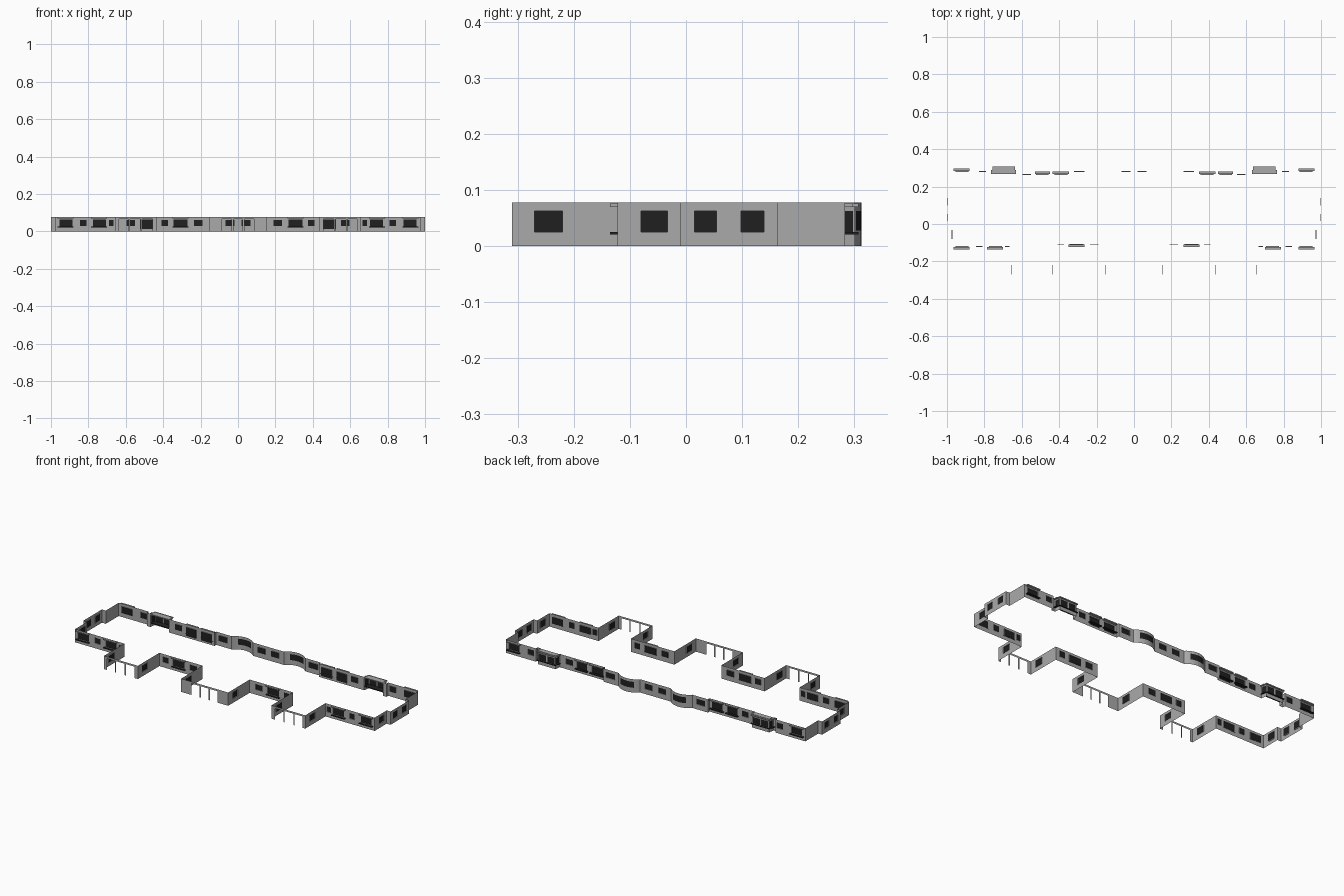
import bpy, bmesh, math
from mathutils import Vector

if "Cube" in bpy.data.objects:
    bpy.data.objects.remove(bpy.data.objects["Cube"])

H = 0.078


def material(name, c):
    m = bpy.data.materials.new(name)
    m.diffuse_color = (c, c, c, 1)
    m.use_nodes = True
    m.node_tree.nodes["Principled BSDF"].inputs["Base Color"].default_value = m.diffuse_color
    return m


MATS = [material("wall grey", 0.40), material("dark glass", 0.014), material("dark sill", 0.016)]


def finish(name, bm):
    """Turn a right-hand half into a mirrored object."""
    bmesh.ops.remove_doubles(bm, verts=bm.verts, dist=1e-5)
    me = bpy.data.meshes.new(name)
    bm.to_mesh(me)
    bm.free()
    for m in MATS:
        me.materials.append(m)
    ob = bpy.data.objects.new(name, me)
    bpy.context.collection.objects.link(ob)
    mod = ob.modifiers.new("mirror", 'MIRROR')
    mod.use_clip = True
    mod.merge_threshold = 1e-5
    return ob


def wall(bm, p, q, openings=(), axis=0, depth=0.004):
    """Sheet wall from p to q; openings are (lo, hi, z0, z1, kind) along an axis."""
    p, q = Vector((*p, 0)), Vector((*q, 0))
    d = (q - p).normalized()
    n = Vector((d.y, -d.x, 0))
    length = (q - p).length
    span = q[axis] - p[axis]
    cuts = []
    for lo, hi, z0, z1, kind in openings:
        a, b = sorted(((lo - p[axis]) / span * length, (hi - p[axis]) / span * length))
        cuts.append((a, b, z0, z1, kind))
    ts = sorted({0, length, *[v for c in cuts for v in c[:2]]})
    zs = sorted({0, H, *[v for c in cuts for v in c[2:4]]})

    def pt(t, z, off=0):
        return bm.verts.new(p + d * t - n * off + Vector((0, 0, z)))

    def quad(pts, mat):
        bm.faces.new([pt(*v) for v in pts]).material_index = mat

    for a, b in zip(ts, ts[1:]):
        for z0, z1 in zip(zs, zs[1:]):
            t, z = (a + b) / 2, (z0 + z1) / 2
            if not any(c[0] < t < c[1] and c[2] < z < c[3] for c in cuts):
                quad([(a, z0), (b, z0), (b, z1), (a, z1)], 0)
    for a, b, z0, z1, kind in cuts:
        if kind == "void":
            continue
        ring = [(a, z0), (b, z0), (b, z1), (a, z1)]
        quad([(t, z, depth) for t, z in ring], 1)
        if depth:
            for i in range(4):
                u, v = ring[i], ring[(i + 1) % 4]
                quad([u, v, (*v, depth), (*u, depth)], 0)


def win(lo, hi, z0=0.025, z1=0.063):
    return (lo, hi, z0, z1, "glass")


def small(lo, hi):
    return (lo, hi, 0.03, 0.062, "glass")


def void(lo, hi):
    return (lo, hi, 0, 0.067, "void")


# front walls, three projecting porches with open bays
bm = bmesh.new()
side = [win(-0.27, -0.22)]
wall(bm, (0, -.31), (.153, -.31), [void(0, .025), void(.034, .085)])
wall(bm, (.153, -.31), (.153, -.11), side, 1)
wall(bm, (.153, -.11), (.435, -.11), [small(.19, .235), win(.27, .345), small(.375, .41)])
wall(bm, (.435, -.11), (.435, -.31), side, 1)
wall(bm, (.435, -.31), (.655, -.31), [void(.457, .513), void(.521, .577), void(.585, .637)])
wall(bm, (.655, -.31), (.655, -.122), side, 1)
wall(bm, (.655, -.122), (.975, -.122),
     [small(.665, .69), win(.705, .775), small(.81, .845), win(.885, .955)])
finish("front_walls", bm)

# end walls with a shallow projection
bm = bmesh.new()
wall(bm, (.975, -.122), (.975, -.01), [win(-.08, -.033)], 1)
wall(bm, (.975, -.01), (1, -.01))
wall(bm, (1, -.01), (1, .163), [win(.015, .054), win(.098, .139)], 1)
wall(bm, (1, .163), (.975, .163))
wall(bm, (.975, .163), (.975, .283), (), 1)
finish("end_walls", bm)

# back walls
bm = bmesh.new()
wall(bm, (.975, .283), (.78, .283), [win(.885, .955), small(.79, .83)])
wall(bm, (.78, .283), (.78, .267), (), 1)
wall(bm, (.78, .267), (.757, .267))
wall(bm, (.635, .267), (.34, .267),
     [small(.55, .595), win(.457, .523, .012), win(.355, .425, .012)])
wall(bm, (.34, .267), (.34, .283), (), 1)
wall(bm, (.34, .283), (.24, .283), [small(.265, .322)])
wall(bm, (.10, .283), (0, .283), [small(.02, .068)])
finish("back_walls", bm)

# box bays at the back
bm = bmesh.new()
wall(bm, (.757, .267), (.752, .301), [win(.272, .298)], 1, 0.002)
wall(bm, (.752, .301), (.64, .301), [win(.646, .692), win(.70, .746)], 0, 0.002)
wall(bm, (.64, .301), (.635, .267), [win(.272, .298)], 1, 0.002)
finish("box_bay", bm)

# curved bays at the back, glazed in the middle
bm = bmesh.new()
N = 14
half = math.radians(46)
R = 0.07 / math.sin(half)
arc = [(.17 + R * math.sin(a), .283 + R * (math.cos(a) - math.cos(half)))
       for a in (half - 2 * half * i / N for i in range(N + 1))]
for i in range(N):
    u, v = arc[i], arc[i + 1]
    wall(bm, u, v, [win(v[0], u[0], .028)] if 3 <= i < N - 3 else (), 0, 0)
finish("curved_bay", bm)


def box(bm, x0, x1, y0, y1, z0, z1, mat):
    r = bmesh.ops.create_cube(bm, size=1)
    for v in r["verts"]:
        v.co = (x0 if v.co.x < 0 else x1, y0 if v.co.y < 0 else y1, z0 if v.co.z < 0 else z1)
    for f in {f for v in r["verts"] for f in v.link_faces}:
        f.material_index = mat


# sills and hoods: (x0, x1, y0, y1)
LEDGES = [(.265, .35, -.122, -.11), (.70, .785, -.135, -.122), (.88, .965, -.135, -.122),
          (.88, .965, .283, .297), (.45, .53, .267, .281), (.347, .435, .267, .281),
          (.63, .765, .267, .29), (.635, .757, .29, .307)]
for name, z0, z1, mat in (("window_sills", .021, .025, 2), ("window_hoods", .070, .076, 0)):
    bm = bmesh.new()
    for ledge in LEDGES:
        box(bm, *ledge, z0, z1, mat)
    finish(name, bm)

# slim ledges under the end windows
bm = bmesh.new()
for x, y0, y1 in ((.975, -.078, -.036), (1, .017, .052), (1, .1, .137)):
    box(bm, x - .003, x, y0, y1, .020, .024, 0)
finish("end_window_ledges", bm)
